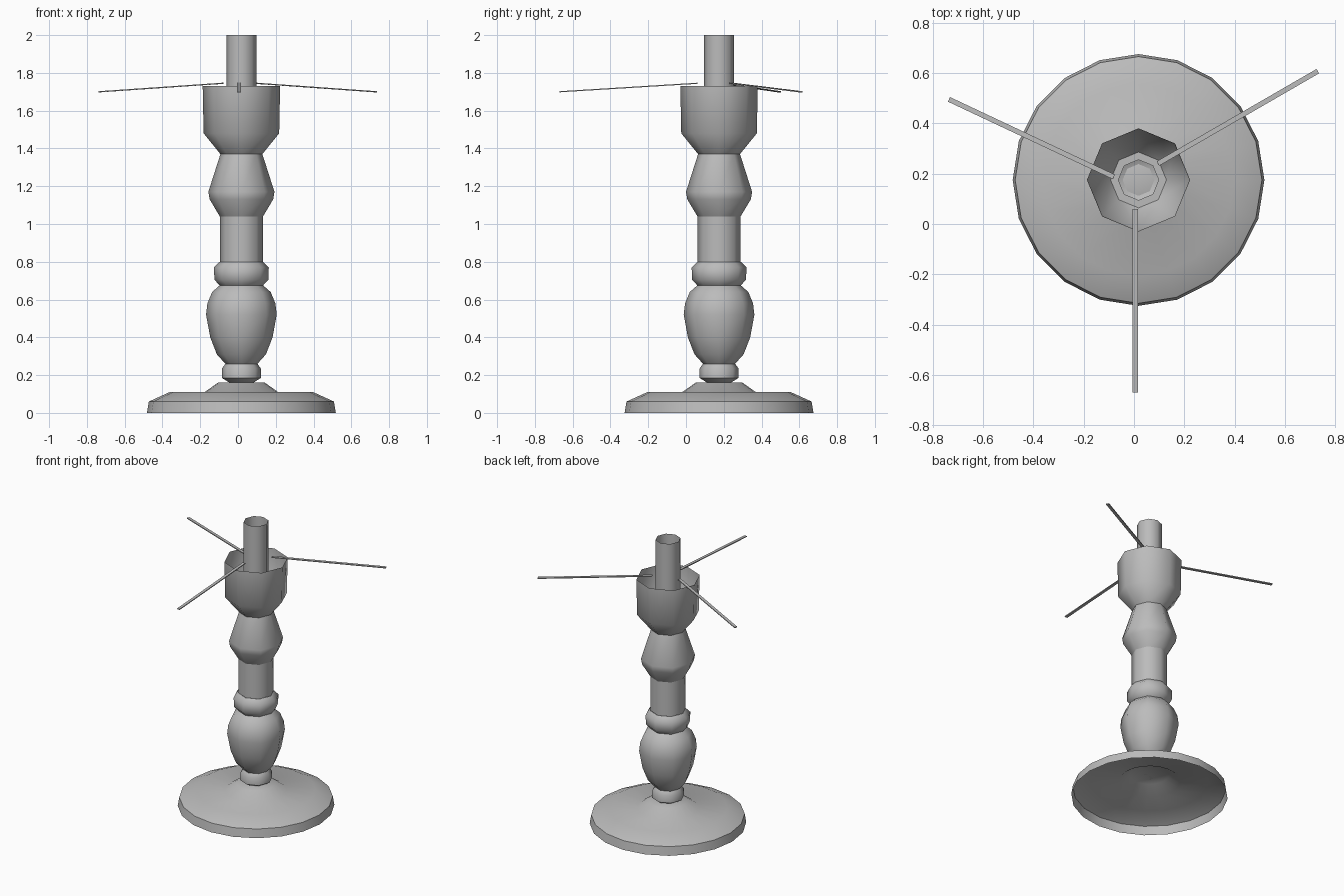
import bpy, bmesh, math
from mathutils import Vector, Matrix

cube = bpy.data.objects.get("Cube")
if cube:
    bpy.data.objects.remove(cube, do_unlink=True)

AXIS = Vector((0.018, 0.175, 0))

grey = bpy.data.materials.new("plain grey")
grey.use_nodes = True
colour = (0.5, 0.5, 0.5, 1)
grey.diffuse_color = colour
grey.node_tree.nodes["Principled BSDF"].inputs["Base Color"].default_value = colour


def finish(name, bm, smooth=None):
    mesh = bpy.data.meshes.new(name)
    bm.to_mesh(mesh)
    bm.free()
    mesh.materials.append(grey)
    obj = bpy.data.objects.new(name, mesh)
    bpy.context.collection.objects.link(obj)
    if smooth:
        bpy.ops.object.select_all(action="DESELECT")
        obj.select_set(True)
        bpy.context.view_layer.objects.active = obj
        bpy.ops.object.shade_smooth_by_angle(angle=math.radians(smooth))
    return obj


def turned(name, profile, sides=8):
    """Revolve a (radius, height) profile about the stand's axis."""
    bm = bmesh.new()
    verts = [bm.verts.new((r, 0, z)) for r, z in profile]
    edges = [bm.edges.new(pair) for pair in zip(verts, verts[1:])]
    bmesh.ops.spin(bm, geom=verts + edges, cent=(0, 0, 0), axis=(0, 0, 1),
                   angle=math.tau, steps=sides, use_merge=True)
    bmesh.ops.remove_doubles(bm, verts=bm.verts, dist=0.0005)
    bmesh.ops.recalc_face_normals(bm, faces=bm.faces)
    # make an upward-built profile face outwards
    widest = max(bm.faces, key=lambda f: f.calc_center_median().xy.length)
    if widest.normal.dot(widest.calc_center_median()) < 0:
        bmesh.ops.reverse_faces(bm, faces=bm.faces)
    bmesh.ops.translate(bm, verts=bm.verts, vec=AXIS)
    return finish(name, bm, 50)


# Hollow foot
turned("base", [(0.5, 0), (0.49, 0.06), (0.38, 0.11), (0.195, 0.11),
                (0.124, 0.16), (0, 0.16)], 20)

# Turned column, bottom to top
turned("lower_bead", [(0, 0.16), (0.063, 0.16), (0.103, 0.185),
                      (0.103, 0.235), (0.085, 0.26)])
turned("vase", [(0.085, 0.26), (0.13, 0.31), (0.165, 0.4), (0.187, 0.52),
                (0.18, 0.58), (0.155, 0.64), (0.115, 0.675)])
turned("upper_bead", [(0.115, 0.675), (0.143, 0.705), (0.145, 0.77), (0.115, 0.8)])
turned("shaft", [(0.114, 0.8), (0.114, 1.04)])
turned("knop", [(0.114, 1.04), (0.168, 1.13), (0.175, 1.17), (0.111, 1.37)])
turned("cup", [(0.111, 1.37), (0.2, 1.48), (0.205, 1.73)])
turned("cup_floor", [(0.111, 1.37), (0.08, 1.37)])
turned("tube", [(0.08, 1.37), (0.08, 2)])


def arm(name, start, end):
    """Thin flat bar running between two points."""
    start, end = Vector(start), Vector(end)
    along = end - start
    x = along.normalized()
    y = Vector((0, 0, 1)).cross(x).normalized()
    turn = Matrix((x, y, x.cross(y))).transposed().to_4x4()
    bm = bmesh.new()
    bmesh.ops.create_cube(bm, size=1)
    bmesh.ops.scale(bm, verts=bm.verts, vec=(along.length, 0.02, 0.006))
    bmesh.ops.transform(bm, verts=bm.verts,
                        matrix=Matrix.Translation((start + end) / 2) @ turn)
    return finish(name, bm)


# Three drooping arms
arm("front_arm", (0.005, 0.06, 1.745), (0.005, -0.67, 1.7))
arm("left_arm", (0.095, 0.24, 1.745), (0.73, 0.607, 1.7))
arm("right_arm", (-0.08, 0.187, 1.745), (-0.735, 0.495, 1.7))
